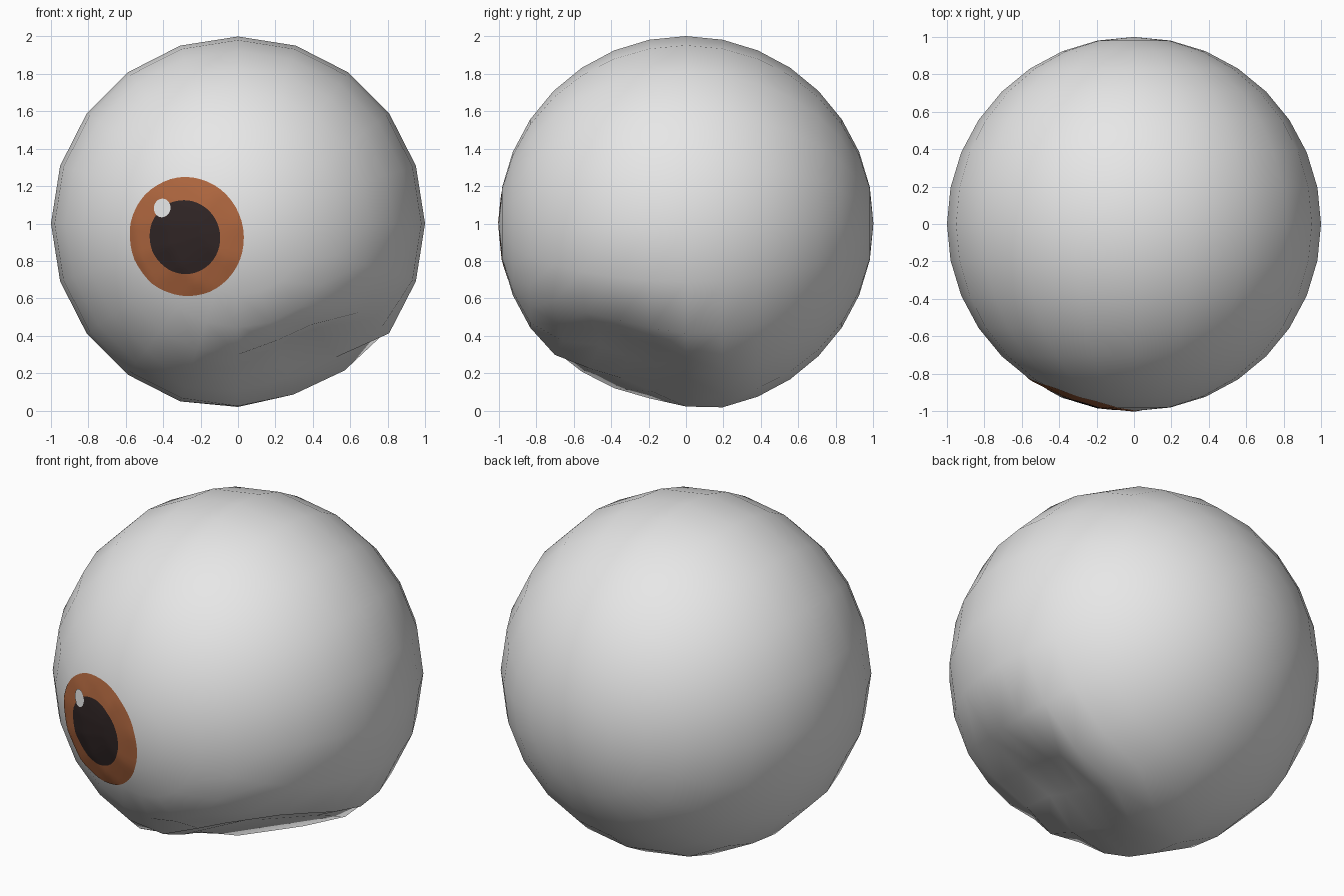
import bpy, bmesh, math
from mathutils import Vector
from mathutils.bvhtree import BVHTree

if "Cube" in bpy.data.objects:
    bpy.data.objects.remove(bpy.data.objects["Cube"])

CENTRE = Vector((0, 0, 1))


def material(name, rgb):
    m = bpy.data.materials.new(name)
    m.diffuse_color = (*rgb, 1)
    m.use_nodes = True
    m.node_tree.nodes["Principled BSDF"].inputs["Base Color"].default_value = m.diffuse_color
    return m


white = material("eye white", (0.8, 0.8, 0.8))
brown = material("iris brown", (0.43, 0.135, 0.05))
black = material("pupil black", (0.03, 0.019, 0.019))


def finish(bm, name, mat):
    me = bpy.data.meshes.new(name)
    for f in bm.faces:
        f.smooth = True
    bm.to_mesh(me)
    ob = bpy.data.objects.new(name, me)
    bpy.context.collection.objects.link(ob)
    me.materials.append(mat)
    return ob


# Eyeball: low-poly sphere with its poles at front and back
bm = bmesh.new()
bmesh.ops.create_uvsphere(bm, u_segments=20, v_segments=16, radius=1)
for v in bm.verts:
    v.co = Vector((v.co.x, -v.co.z, v.co.y))

# Dent pressed into the lower front right
dent = Vector((0.39, -0.33, -0.86)).normalized()
REACH, FLAT, DEPTH = math.radians(36), math.radians(12), 0.19
for v in bm.verts:
    a = v.co.angle(dent)
    t = min(max((REACH - a) / (REACH - FLAT), 0), 1)
    v.co *= 1 - DEPTH * t * t * (3 - 2 * t)
for v in bm.verts:
    v.co += CENTRE
bvh = BVHTree.FromBMesh(bm)
finish(bm, "eyeball", white)
bm.free()


# Round painted patch that hugs the eyeball surface
def patch(name, direction, radius, lift, mat, inner=0.0, rings=8, n=48):
    d = Vector(direction).normalized()
    side = d.cross(Vector((0, 0, 1))).normalized()
    up = side.cross(d)
    bm = bmesh.new()
    rows = []
    for i in range(rings + 1):
        r = inner + (radius - inner) * i / rings
        row = []
        for k in range(n):
            a = 2 * math.pi * k / n
            ray = d * math.sqrt(1 - r * r) + (side * math.cos(a) + up * math.sin(a)) * r
            hit = bvh.ray_cast(CENTRE, ray)[0]
            row.append(bm.verts.new(hit + ray * lift))
        rows.append(row)
    for a, b in zip(rows, rows[1:]):
        for k in range(n):
            j = (k + 1) % n
            bm.faces.new((a[k], b[k], b[j], a[j]))
    bmesh.ops.remove_doubles(bm, verts=bm.verts, dist=1e-5)
    bmesh.ops.recalc_face_normals(bm, faces=bm.faces)
    bm.normal_update()
    if sum(f.normal.dot(d) for f in bm.faces) < 0:
        bmesh.ops.reverse_faces(bm, faces=bm.faces)
    finish(bm, name, mat)
    bm.free()


GAZE = (-0.29, -0.954, -0.074)
patch("iris", GAZE, 0.32, 0.003, brown, inner=0.18)
patch("pupil", GAZE, 0.198, 0.005, black)
patch("highlight", (-0.405, -0.911, 0.083), 0.05, 0.008, white, rings=3, n=24)
